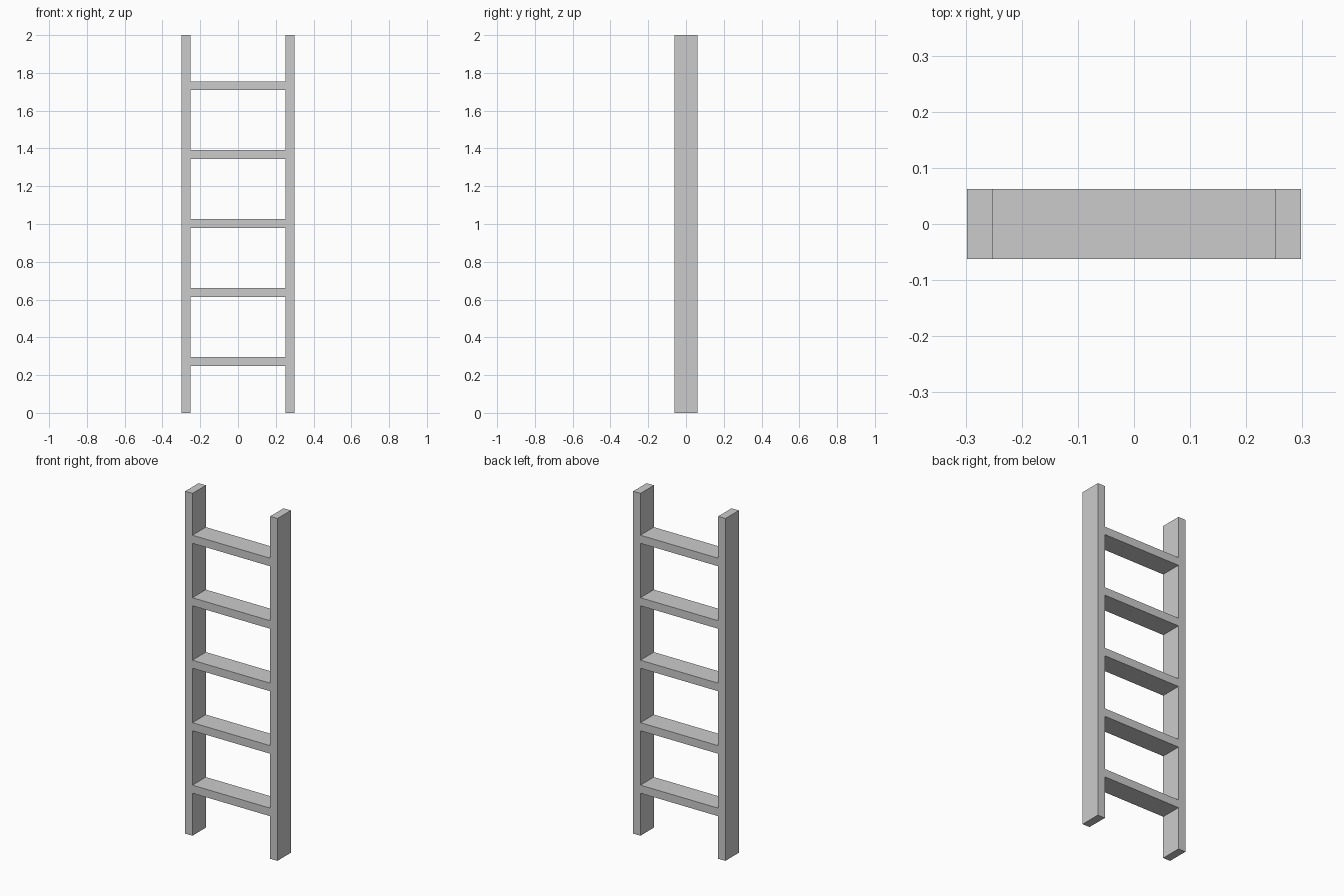
import bpy

if "Cube" in bpy.data.objects:
    bpy.data.objects.remove(bpy.data.objects["Cube"])

HALF_WIDTH = 0.298   # outer face of the rails
BOARD = 0.047        # board thickness of rails and rungs
DEPTH = 0.124
HEIGHT = 2.0


def box(name, center, size):
    bpy.ops.mesh.primitive_cube_add(size=1, location=center)
    ob = bpy.context.object
    ob.name = name
    ob.scale = size
    bpy.ops.object.transform_apply(location=False, rotation=False, scale=True)
    return ob


# Side rails
for side, label in ((-1, "left"), (1, "right")):
    box(f"{label}_rail", (side * (HALF_WIDTH - BOARD / 2), 0, HEIGHT / 2),
        (BOARD, DEPTH, HEIGHT))

# Rungs, fitted between the rails
inner_width = 2 * (HALF_WIDTH - BOARD)
for i in range(5):
    box(f"rung_{i + 1}", (0, 0, 1.002 + (i - 2) * 0.365),
        (inner_width, DEPTH, BOARD))
